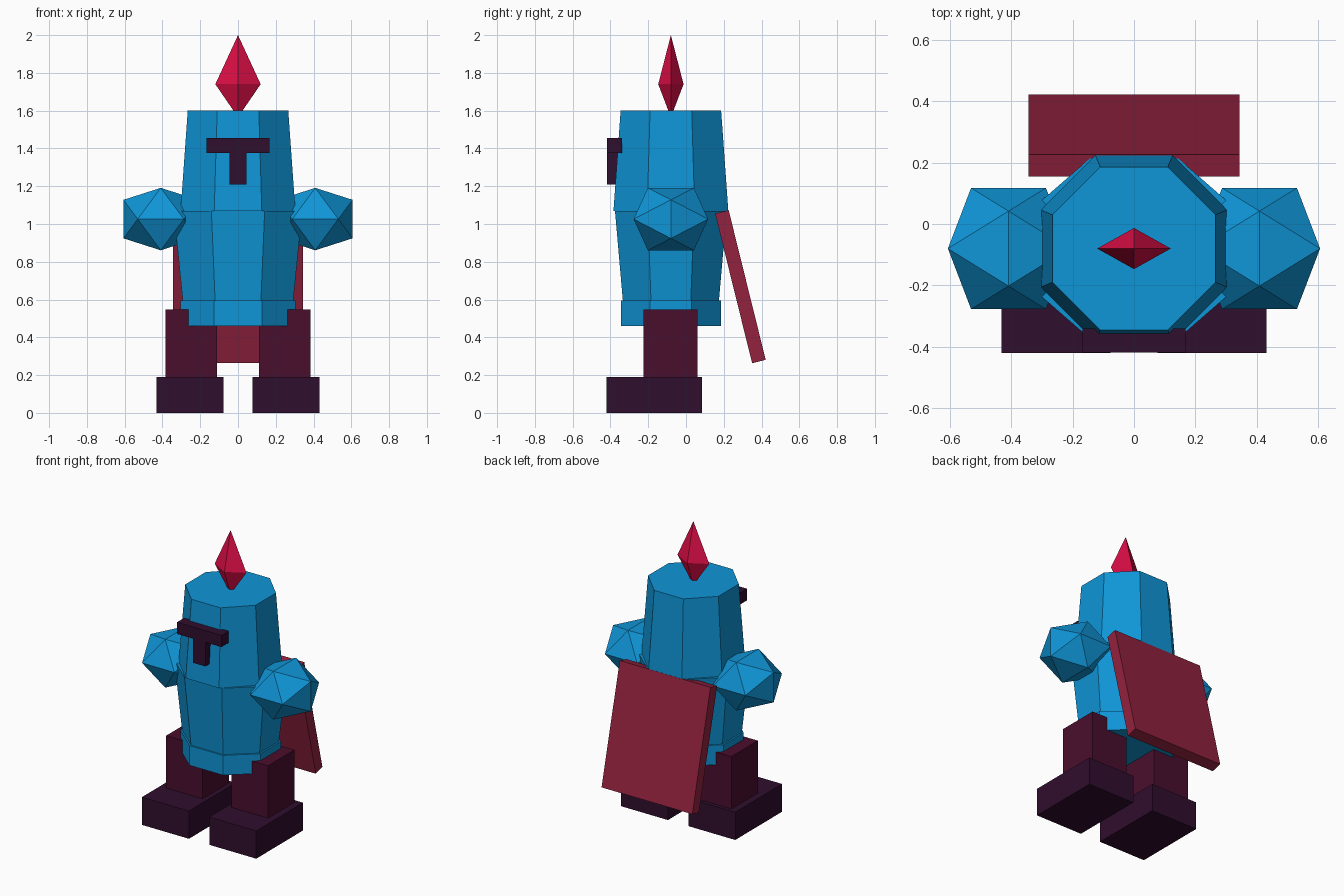
import bpy, bmesh
from math import cos, pi, radians
from mathutils import Matrix, Vector

default = bpy.data.objects.get("Cube")
if default:
    bpy.data.objects.remove(default, do_unlink=True)


def material(name, rgb):
    # 0-255 display values to linear
    lin = [((c / 255 + 0.055) / 1.055) ** 2.4 if c > 10 else c / 255 / 12.92 for c in rgb]
    mat = bpy.data.materials.new(name)
    mat.use_nodes = True
    mat.diffuse_color = (*lin, 1)
    bsdf = next(n for n in mat.node_tree.nodes if n.type == "BSDF_PRINCIPLED")
    bsdf.inputs["Base Color"].default_value = (*lin, 1)
    return mat


blue = material("armour_blue", (15, 149, 215))
red = material("plume_red", (220, 14, 70))
crimson = material("cape_crimson", (146, 34, 62))
maroon = material("leg_maroon", (74, 14, 45))
dark = material("dark_plum", (48, 14, 46))

AXIS_Y = -0.08  # depth of the body's centre line


def finish(bm, name, mat):
    bmesh.ops.recalc_face_normals(bm, faces=bm.faces)
    mesh = bpy.data.meshes.new(name)
    bm.to_mesh(mesh)
    bm.free()
    mesh.materials.append(mat)
    obj = bpy.data.objects.new(name, mesh)
    bpy.context.collection.objects.link(obj)
    return obj


def box(name, mat, x, y, z):
    """Box given by its (low, high) span on each axis."""
    bm = bmesh.new()
    spans = (x, y, z)
    centre = Vector([(a + b) / 2 for a, b in spans])
    size = [b - a for a, b in spans]
    bmesh.ops.create_cube(bm, size=1, matrix=Matrix.Translation(centre) @ Matrix.Diagonal((*size, 1)))
    return finish(bm, name, mat)


def octagon(name, mat, low, high, z0, z1, stretch=1):
    """Eight-sided tapered drum with flat faces on the axes."""
    bm = bmesh.new()
    k = 1 / cos(pi / 8)
    place = (Matrix.Translation((0, AXIS_Y, (z0 + z1) / 2)) @ Matrix.Diagonal((stretch, 1, 1, 1))
             @ Matrix.Rotation(pi / 8, 4, "Z"))
    bmesh.ops.create_cone(bm, cap_ends=True, segments=8, radius1=low * k, radius2=high * k,
                          depth=z1 - z0, matrix=place)
    return finish(bm, name, mat)


def hull(name, mat, points):
    bm = bmesh.new()
    for p in points:
        bm.verts.new(p)
    bmesh.ops.convex_hull(bm, input=bm.verts)
    return finish(bm, name, mat)


# Helmet, torso and hem
octagon("helmet", blue, 0.304, 0.266, 1.07, 1.6)
octagon("torso", blue, 0.254, 0.296, 0.59, 1.07, 1.15)
octagon("hem", blue, 0.264, 0.264, 0.46, 0.595, 1.15)

# Faceted plume
hull("plume", red, [(0, AXIS_Y, 2), (0, AXIS_Y, 1.565),
                    (0.12, AXIS_Y, 1.74), (-0.12, AXIS_Y, 1.74),
                    (0, AXIS_Y + 0.067, 1.74), (0, AXIS_Y - 0.067, 1.74)])

# T-shaped visor
box("visor_bar", dark, (-0.168, 0.168), (-0.418, -0.34), (1.375, 1.455))
box("visor_stem", dark, (-0.046, 0.046), (-0.418, -0.33), (1.21, 1.375))

# Arms, legs and feet on both sides
GOLD = (1 + 5 ** 0.5) / 2
for side, s in (("left", 1), ("right", -1)):
    corners = []
    for a in (-1, 1):
        for b in (-GOLD, GOLD):
            corners += [(a, b, 0), (0, a, b), (b, 0, a)]
    hull(side + "_arm", blue, [(s * 0.409 + x * 0.122, AXIS_Y + y * 0.122, 1.026 + z * 0.102)
                               for x, y, z in corners])
    box(side + "_leg", maroon, sorted((s * 0.11, s * 0.385)), (-0.225, 0.06), (0.18, 0.548))
    box(side + "_foot", dark, sorted((s * 0.077, s * 0.432)), (-0.42, 0.085), (0, 0.19))

# Tilted cape slab
cape = box("cape", crimson, (-0.343, 0.343), (-0.037, 0.037), (-0.408, 0.408))
cape.location = (0, 0.288, 0.668)
cape.rotation_euler.x = radians(13.9)
